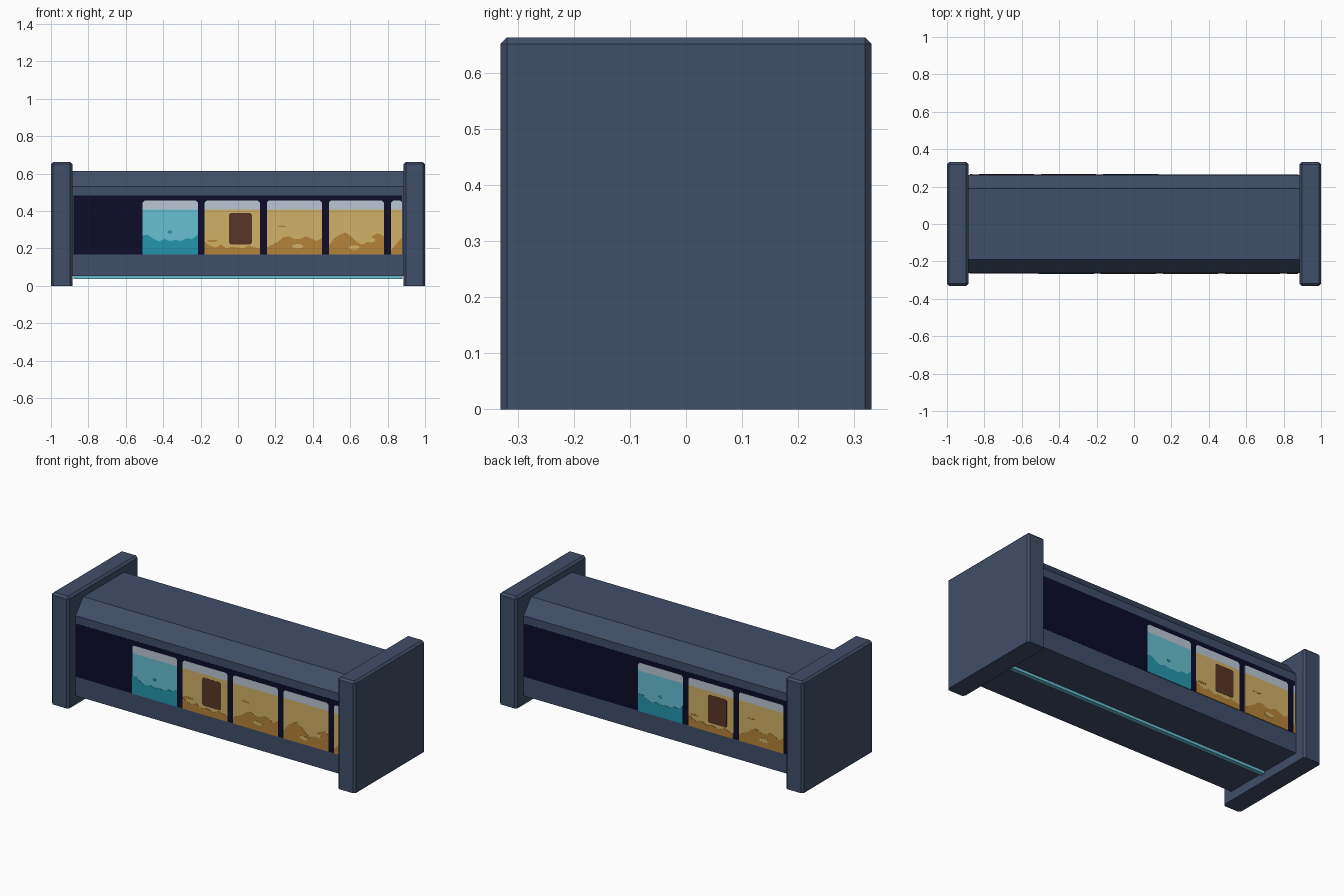
import bpy, bmesh, math

if "Cube" in bpy.data.objects:
    bpy.data.objects.remove(bpy.data.objects["Cube"])


def material(name, r, g, b):
    lin = lambda c: ((c / 255 + 0.055) / 1.055) ** 2.4 if c > 10 else c / 255 / 12.92
    m = bpy.data.materials.new(name)
    m.diffuse_color = (lin(r), lin(g), lin(b), 1)
    m.use_nodes = True
    m.node_tree.nodes["Principled BSDF"].inputs["Base Color"].default_value = m.diffuse_color
    return m


SLATE = material("slate", 64, 78, 104)
NAVY = material("dark navy", 12, 12, 42)
GREY = material("pale grey", 187, 199, 212)
AQUA = material("light aqua", 103, 192, 211)
TEAL = material("deep teal", 36, 150, 174)
SAND = material("light sand", 210, 177, 104)
OCHRE = material("ochre", 182, 131, 57)
BROWN = material("brown", 90, 53, 38)


def finish(bm, name, mat):
    bmesh.ops.recalc_face_normals(bm, faces=bm.faces)
    me = bpy.data.meshes.new(name)
    bm.to_mesh(me)
    bm.free()
    me.materials.append(mat)
    ob = bpy.data.objects.new(name, me)
    bpy.context.collection.objects.link(ob)
    return ob


def prism(name, points, offset, mat):
    """Extrude a closed 3D outline along offset."""
    bm = bmesh.new()
    face = bm.faces.new([bm.verts.new(p) for p in points])
    ext = bmesh.ops.extrude_face_region(bm, geom=[face])
    moved = [v for v in ext["geom"] if isinstance(v, bmesh.types.BMVert)]
    bmesh.ops.translate(bm, verts=moved, vec=offset)
    return finish(bm, name, mat)


# End slabs, chamfered everywhere except around the foot
H, D, C = 0.663, 0.331, 0.012
for side, label in ((-1, "left"), (1, "right")):
    bm = bmesh.new()
    bmesh.ops.create_cube(bm, size=1)
    for v in bm.verts:
        v.co.x = side * 0.9425 + v.co.x * 0.115
        v.co.y *= 2 * D
        v.co.z = (v.co.z + 0.5) * H
    edges = [e for e in bm.edges if max(v.co.z for v in e.verts) > 0.1]
    bmesh.ops.bevel(bm, geom=edges, offset=C, segments=1, affect='EDGES')
    finish(bm, label + "_end_slab", SLATE)

# Main body with sloped shoulders
Y = 0.263
half = [(Y, 0.053), (Y, 0.53), (0.191, 0.615)]
profile = half + [(-y, z) for y, z in reversed(half)]
prism("main_body", [(-0.89, y, z) for y, z in profile], (1.78, 0, 0), SLATE)

# Strip along the middle of the underside
strip = [(-0.013, 0.037), (0.013, 0.037), (0.013, 0.055), (-0.013, 0.055)]
prism("underside_strip", [(-0.88, y, z) for y, z in strip], (1.76, 0, 0), AQUA)

# Screens: thin plates stacked in layers on front and back
LEFT, RIGHT, Z0, Z1 = -0.88, 0.878, 0.167, 0.483
LAYER = 0.0012


def plate(name, outline, side, layer, mat):
    y = side * (Y + LAYER * (layer - 1))
    pts = [(-side * u, y, z) for u, z in outline]
    prism(name, pts, (0, side * LAYER, 0), mat)


def rect(u0, u1, z0, z1, c=0.0, cb=0.0):
    """Rectangle with top corners cut by c and bottom corners by cb."""
    pts = [(u0 + cb, z0), (u1 - cb, z0)]
    if cb:
        pts.append((u1, z0 + cb))
    pts += [(u1, z1 - c), (u1 - c, z1), (u0 + c, z1), (u0, z1 - c)] if c else [(u1, z1), (u0, z1)]
    if cb:
        pts.append((u0, z0 + cb))
    return pts


def blob(u, z, w, h):
    return [(u + w * math.cos(k * math.pi / 4), z + h * math.sin(k * math.pi / 4))
            for k in range(8)]


def height(wave, t):
    i = min(int(t * (len(wave) - 1)), len(wave) - 2)
    f = t * (len(wave) - 1) - i
    return wave[i] + (wave[i + 1] - wave[i]) * f


WAVES = [
    [0.27, 0.272, 0.25, 0.238, 0.25, 0.24, 0.245, 0.24, 0.255, 0.25, 0.275],
    [0.235, 0.215, 0.205, 0.22, 0.2, 0.21, 0.205, 0.2, 0.215, 0.205, 0.2],
    [0.205, 0.22, 0.235, 0.26, 0.265, 0.25, 0.25, 0.265, 0.255, 0.24, 0.255],
    [0.215, 0.255, 0.275, 0.285, 0.265, 0.235, 0.22, 0.235, 0.27, 0.28, 0.265],
    [0.19, 0.225, 0.26, 0.265, 0.25, 0.24, 0.24, 0.25, 0.26, 0.25, 0.24],
]
# Small spots per tile: (tile, u, z, half width, half height, dark?)
SPOTS = [(0, 0.145, 0.288, 0.012, 0.009, True), (1, 0.04, 0.24, 0.03, 0.006, True),
         (2, 0.165, 0.212, 0.032, 0.012, False), (2, 0.08, 0.318, 0.025, 0.004, True),
         (3, 0.135, 0.205, 0.03, 0.012, False), (3, 0.225, 0.245, 0.025, 0.014, False)]
WIDTH, PITCH = 0.295, 0.332

for side, label, start in ((-1, "front", -0.51), (1, "back", -0.13)):
    plate(label + "_screen", rect(LEFT, RIGHT, Z0, Z1), side, 1, NAVY)
    for i, wave in enumerate(WAVES):
        u0 = start + i * PITCH
        u1 = min(u0 + WIDTH, RIGHT)
        if u1 - u0 < 0.005:
            continue
        light, dark = (AQUA, TEAL) if i == 0 else (SAND, OCHRE)
        name = f"{label}_tile_{i + 1}"
        cut = min(0.01, (u1 - u0) / 3)
        # Light field, grey header and wavy dark ground
        plate(name + "_field", rect(u0, u1, Z0, 0.408), side, 2, light)
        plate(name + "_header", rect(u0, u1, 0.408, 0.455, cut), side, 2, GREY)
        n = 20
        top = []
        for k in range(n, -1, -1):
            u = u0 + (u1 - u0) * k / n
            top.append((u, height(wave, (u - u0) / WIDTH)))
        plate(name + "_ground", [(u0, Z0), (u1, Z0)] + top, side, 3, dark)
        # Brown box on the second tile
        if i == 1:
            plate(name + "_box", rect(u0 + 0.13, u0 + 0.253, 0.222, 0.388, 0.008, 0.008),
                  side, 4, BROWN)
        for tile, u, z, w, h, is_dark in SPOTS:
            if tile == i and u0 + u + w < RIGHT:
                plate(name + "_spot", blob(u0 + u, z, w, h), side, 4,
                      dark if is_dark else light)
